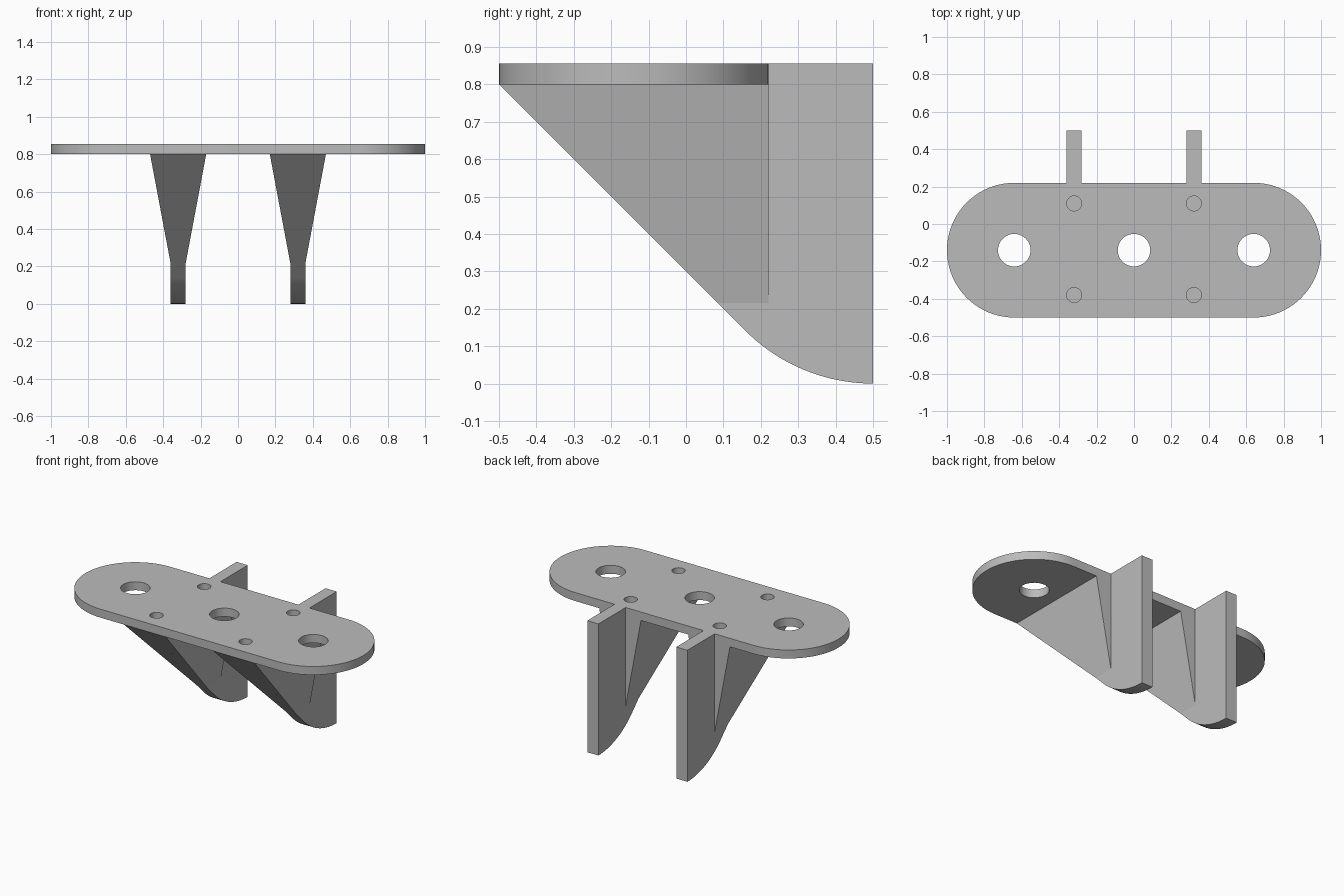
import bpy, bmesh
from math import sin, cos, pi

if "Cube" in bpy.data.objects:
    bpy.data.objects.remove(bpy.data.objects["Cube"])

TOP, UNDER = 0.855, 0.80        # plate faces
BACK, FRONT = 0.22, -0.50       # plate edges
MID = (BACK + FRONT) / 2
END_R = (BACK - FRONT) / 2
END_X = 1 - END_R
BRACKET_X, HALF_RIB = 0.32, 0.04

grey = bpy.data.materials.new("plain grey")
grey.use_nodes = True
grey.diffuse_color = (0.5, 0.5, 0.5, 1)
grey.node_tree.nodes["Principled BSDF"].inputs["Base Color"].default_value = grey.diffuse_color


def finish(bm, name):
    bmesh.ops.recalc_face_normals(bm, faces=bm.faces)
    mesh = bpy.data.meshes.new(name)
    bm.to_mesh(mesh)
    bm.free()
    mesh.materials.append(grey)
    obj = bpy.data.objects.new(name, mesh)
    bpy.context.collection.objects.link(obj)
    bpy.ops.object.select_all(action="DESELECT")
    obj.select_set(True)
    bpy.context.view_layer.objects.active = obj
    bpy.ops.object.shade_smooth_by_angle(angle=0.15)
    return obj


def arc(cx, cy, r, start, end, n):
    return [(cx + r * cos(start + (end - start) * i / n),
             cy + r * sin(start + (end - start) * i / n)) for i in range(n + 1)]


def extrude(bm, faces, vec):
    new = bmesh.ops.extrude_face_region(bm, geom=faces)["geom"]
    bmesh.ops.translate(bm, vec=vec, verts=[v for v in new if isinstance(v, bmesh.types.BMVert)])


# Rounded plate with three bolt holes and four screw holes
loops = [arc(END_X, MID, END_R, -pi / 2, pi / 2, 40) + arc(-END_X, MID, END_R, pi / 2, 3 * pi / 2, 40)]
for x in (-END_X, 0, END_X):
    loops.append(arc(x, MID, 0.087, 0, 2 * pi, 40)[:-1])
for x in (-BRACKET_X, BRACKET_X):
    for y in (0.11, -0.38):
        loops.append(arc(x, y, 0.04, 0, 2 * pi, 32)[:-1])
bm = bmesh.new()
for loop in loops:
    verts = [bm.verts.new((x, y, UNDER)) for x, y in loop]
    for i, v in enumerate(verts):
        bm.edges.new((verts[i - 1], v))
bmesh.ops.triangle_fill(bm, edges=bm.edges[:], use_beauty=True, normal=(0, 0, 1))
extrude(bm, bm.faces[:], (0, 0, TOP - UNDER))
finish(bm, "mounting_plate")

# Rib outline: 45 degree front slope running into a rounded foot
FOOT_R = 0.483
foot = arc(0.5, FOOT_R, FOOT_R, 5 * pi / 4, 3 * pi / 2, 24)
outline = foot + [(0.5, TOP), (BACK, TOP), (BACK, UNDER), (FRONT, UNDER)]

for side, cx in (("left", BRACKET_X), ("right", -BRACKET_X)):
    bm = bmesh.new()
    face = bm.faces.new([bm.verts.new((cx - HALF_RIB, y, z)) for y, z in outline])
    extrude(bm, [face], (2 * HALF_RIB, 0, 0))
    finish(bm, side + "_rib")

    # Flared gusset, widening up to the plate and cut by the same slope
    bm = bmesh.new()
    rings = []
    for z, half in ((0.215, HALF_RIB), (UNDER, 0.15)):
        slope_y = 0.3 - z
        rings.append([bm.verts.new((cx + sx * half, y, z)) for sx, y in
                      ((-1, slope_y), (1, slope_y), (1, BACK), (-1, BACK))])
    low, high = rings
    bm.faces.new(low)
    bm.faces.new(high)
    for i in range(4):
        bm.faces.new((low[i - 1], low[i], high[i], high[i - 1]))
    finish(bm, side + "_gusset")
